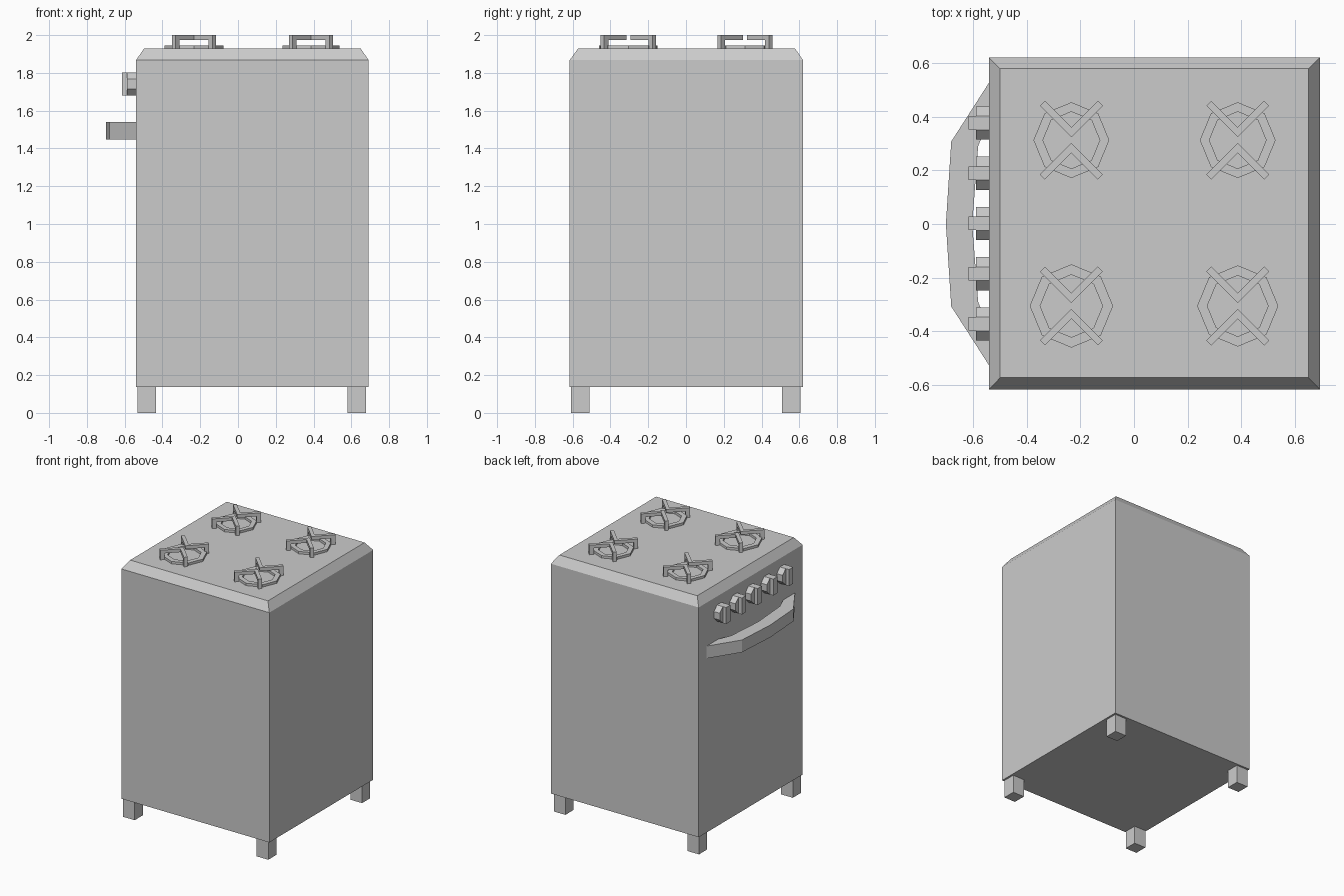
import bpy, bmesh, math

if "Cube" in bpy.data.objects:
    bpy.data.objects.remove(bpy.data.objects["Cube"])

def to_object(name, bm):
    bmesh.ops.recalc_face_normals(bm, faces=bm.faces)
    mesh = bpy.data.meshes.new(name)
    bm.to_mesh(mesh)
    bm.free()
    obj = bpy.data.objects.new(name, mesh)
    bpy.context.collection.objects.link(obj)
    return obj

def prism(bm, pts, a, b, axis='z', top=None):
    """Close a solid between an outline at height a and one at height b."""
    place = (lambda p, h: (p[0], p[1], h)) if axis == 'z' else (lambda p, h: (h, p[0], p[1]))
    lo = [bm.verts.new(place(p, a)) for p in pts]
    hi = [bm.verts.new(place(p, b)) for p in (top or pts)]
    bm.faces.new(lo)
    bm.faces.new(hi)
    n = len(pts)
    for i in range(n):
        j = (i + 1) % n
        bm.faces.new((lo[i], lo[j], hi[j], hi[i]))

def rect(x0, x1, y0, y1):
    return [(x0, y0), (x1, y0), (x1, y1), (x0, y1)]

def octagon(cx, cy, r, turn=0.0):
    return [(cx + r * math.cos(turn + i * math.pi / 4),
             cy + r * math.sin(turn + i * math.pi / 4)) for i in range(8)]

# Cabinet and sloped hob edge
bm = bmesh.new()
prism(bm, rect(-0.54, 0.692, -0.616, 0.62), 0.137, 1.867)
top = max(bm.faces, key=lambda f: f.calc_center_median().z)
new = bmesh.ops.extrude_discrete_faces(bm, faces=[top])['faces'][0]
for v, p in zip(new.verts, [(v.co.x, v.co.y) for v in new.verts]):
    v.co = (-0.498 if p[0] < 0 else 0.65, -0.572 if p[1] < 0 else 0.578, 1.928)
to_object("cabinet", bm)

# Feet
for side, x in (("door", -0.532), ("rear", 0.581)):
    for end, y in (("near", -0.608), ("far", 0.508)):
        bm = bmesh.new()
        prism(bm, rect(x, x + 0.097, y, y + 0.097), 0, 0.137)
        to_object(f"{side}_{end}_foot", bm)

# Burner rings and pan supports
HOB, BAR, TOP = 1.928, 1.975, 2.0

def burner(name, cx, cy, r):
    bm = bmesh.new()
    rings = [[bm.verts.new((x, y, z)) for x, y in octagon(cx, cy, q)]
             for q, z in ((r, HOB), (r, HOB + 0.018), (r * 0.75, HOB + 0.018), (r * 0.75, HOB))]
    for k in range(4):
        a, b = rings[k], rings[(k + 1) % 4]
        for i in range(8):
            j = (i + 1) % 8
            bm.faces.new((a[i], a[j], b[j], b[i]))
    to_object(f"{name}_ring", bm)

    # Two V-shaped bars on short legs, apexes facing each other
    bm = bmesh.new()
    w, g, e, leg = 0.037, 0.011, 0.117, 0.022
    h = w / 2
    for s in (1, -1):
        put = lambda pts: [(cx + x, cy + s * y) for x, y in pts]
        prism(bm, put([(0, g), (e, g + e), (e - h, g + e + h), (0, g + w),
                       (h - e, g + e + h), (-e, g + e)]), BAR, TOP)
        for m in (1, -1):
            tip = [(e, g + e), (e - h, g + e + h)]
            tip += [(x - leg, y - leg) for x, y in reversed(tip)]
            prism(bm, put([(m * x, y) for x, y in tip]), HOB, BAR)
    to_object(f"{name}_pan_support", bm)

burner("door_far", -0.233, 0.312, 0.141)
burner("rear_far", 0.386, 0.312, 0.141)
burner("door_near", -0.233, -0.305, 0.155)
burner("rear_near", 0.386, -0.305, 0.151)

# Octagonal knobs with a raised grip
for i in range(5):
    y, z, r = 0.002 + (i - 2) * 0.187, 1.741, 0.062
    bm = bmesh.new()
    prism(bm, octagon(y, z, r / math.cos(math.pi / 8), math.pi / 8), -0.54, -0.588, 'x')
    prism(bm, rect(y - 0.025, y + 0.025, z - r, z + r), -0.588, -0.615, 'x')
    to_object(f"knob_{i + 1}", bm)

# Curved oven handle
outer = [(-0.54, 0.525), (-0.68, 0.307), (-0.7, 0), (-0.68, -0.307), (-0.54, -0.525)]
inner = [(-0.54, -0.385), (-0.58, -0.29), (-0.602, 0), (-0.58, 0.29), (-0.54, 0.385)]
bm = bmesh.new()
rev = inner[::-1]
lo, hi = [[[bm.verts.new((x, y, z)) for x, y in line] for line in (outer, rev)]
          for z in (1.447, 1.54)]
for i in range(4):
    for o, n in (lo, hi):
        bm.faces.new((o[i], o[i + 1], n[i + 1], n[i]))
    for k in (0, 1):
        bm.faces.new((lo[k][i], lo[k][i + 1], hi[k][i + 1], hi[k][i]))
for i in (0, 4):
    bm.faces.new((lo[0][i], lo[1][i], hi[1][i], hi[0][i]))
to_object("oven_handle", bm)
